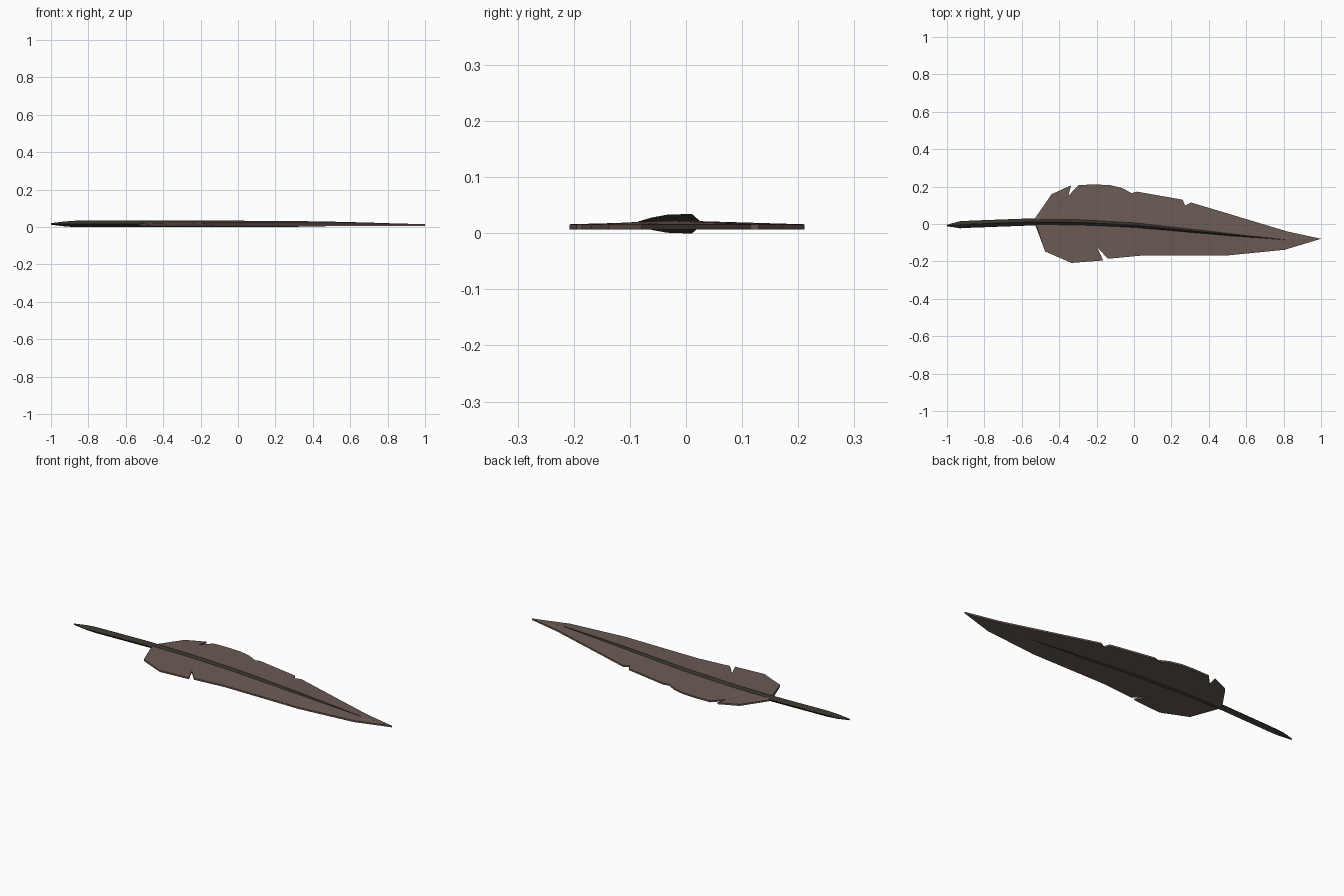
import bpy, bmesh

if "Cube" in bpy.data.objects:
    bpy.data.objects.remove(bpy.data.objects["Cube"])


def material(name, rgb):
    m = bpy.data.materials.new(name)
    m.diffuse_color = (*rgb, 1)
    m.use_nodes = True
    m.node_tree.nodes["Principled BSDF"].inputs["Base Color"].default_value = m.diffuse_color
    return m


BROWN = material("dusty brown", (0.15, 0.105, 0.09))
DARK = material("dark quill", (0.036, 0.031, 0.024))

# Shaft stations: x, centre y, half width, half height
SHAFT = [(-1.0, -0.008, 0.004, 0.004), (-0.93, -0.004, 0.019, 0.013),
         (-0.87, -0.001, 0.019, 0.017), (-0.55, 0.011, 0.019, 0.017),
         (-0.30, 0.009, 0.019, 0.017), (0.0, -0.006, 0.017, 0.017),
         (0.28, -0.034, 0.013, 0.016), (0.55, -0.061, 0.008, 0.011),
         (0.81, -0.085, 0.001, 0.004)]
ROOT, TIP = (-0.53, 0.012), (1.0, -0.079)
MID_Z = 0.017


def mid_y(x):
    pts = [s[:2] for s in SHAFT] + [TIP]
    for (x0, y0), (x1, y1) in zip(pts, pts[1:]):
        if x <= x1:
            return y0 + (y1 - y0) * (x - x0) / (x1 - x0)
    return TIP[1]


def finish(bm, name, mat):
    bmesh.ops.remove_doubles(bm, verts=bm.verts, dist=1e-5)
    bmesh.ops.recalc_face_normals(bm, faces=bm.faces)
    me = bpy.data.meshes.new(name)
    bm.to_mesh(me)
    bm.free()
    me.materials.append(mat)
    ob = bpy.data.objects.new(name, me)
    bpy.context.collection.objects.link(ob)


def vane(name, edge):
    """Thin solid half: outline points joined to slanted feet on the midrib."""
    bm = bmesh.new()
    rows, last = [], ROOT[0] - 0.003
    for x, y in edge + [TIP]:
        d = abs(y - mid_y(x))
        fx = max(x - 0.5 * d, last + 0.003)
        last = fx
        fy = mid_y(fx)
        top_mid = 0.016 + 0.006 * min(1, (1 - fx) / 0.3)
        rows.append([bm.verts.new(p) for p in
                     [(fx, fy, top_mid), (x, y, 0.016), (x, y, 0.007), (fx, fy, 0.007)]])
    for a, b in zip(rows, rows[1:]):
        for i in range(4):
            j = (i + 1) % 4
            bm.faces.new((a[i], a[j], b[j], b[i]))
    bm.faces.new(rows[0])
    finish(bm, name, BROWN)


# Broad side of the vane with three splits
vane("upper_vane", [(-0.53, 0.03), (-0.44, 0.16), (-0.337, 0.206), (-0.35, 0.152),
                    (-0.295, 0.209), (-0.2, 0.211), (-0.13, 0.208), (-0.065, 0.193),
                    (-0.012, 0.165), (0.015, 0.173), (0.26, 0.13), (0.273, 0.099),
                    (0.305, 0.115), (0.82, -0.04)])
# Narrow side of the vane with one split
vane("lower_vane", [(-0.53, 0.0), (-0.475, -0.147), (-0.335, -0.208), (-0.165, -0.195),
                    (-0.197, -0.123), (-0.14, -0.186), (0.04, -0.169),
                    (0.49, -0.169), (0.805, -0.138)])

# Tapered diamond-section shaft
bm = bmesh.new()
rings = [[bm.verts.new((x, y + a * w, MID_Z + b * h))
          for a, b in [(1, 0), (0, 1), (-1, 0), (0, -1)]] for x, y, w, h in SHAFT]
for r, s in zip(rings, rings[1:]):
    for i in range(4):
        j = (i + 1) % 4
        bm.faces.new((r[i], r[j], s[j], s[i]))
bm.faces.new(rings[0])
bm.faces.new(rings[-1])
finish(bm, "shaft", DARK)
